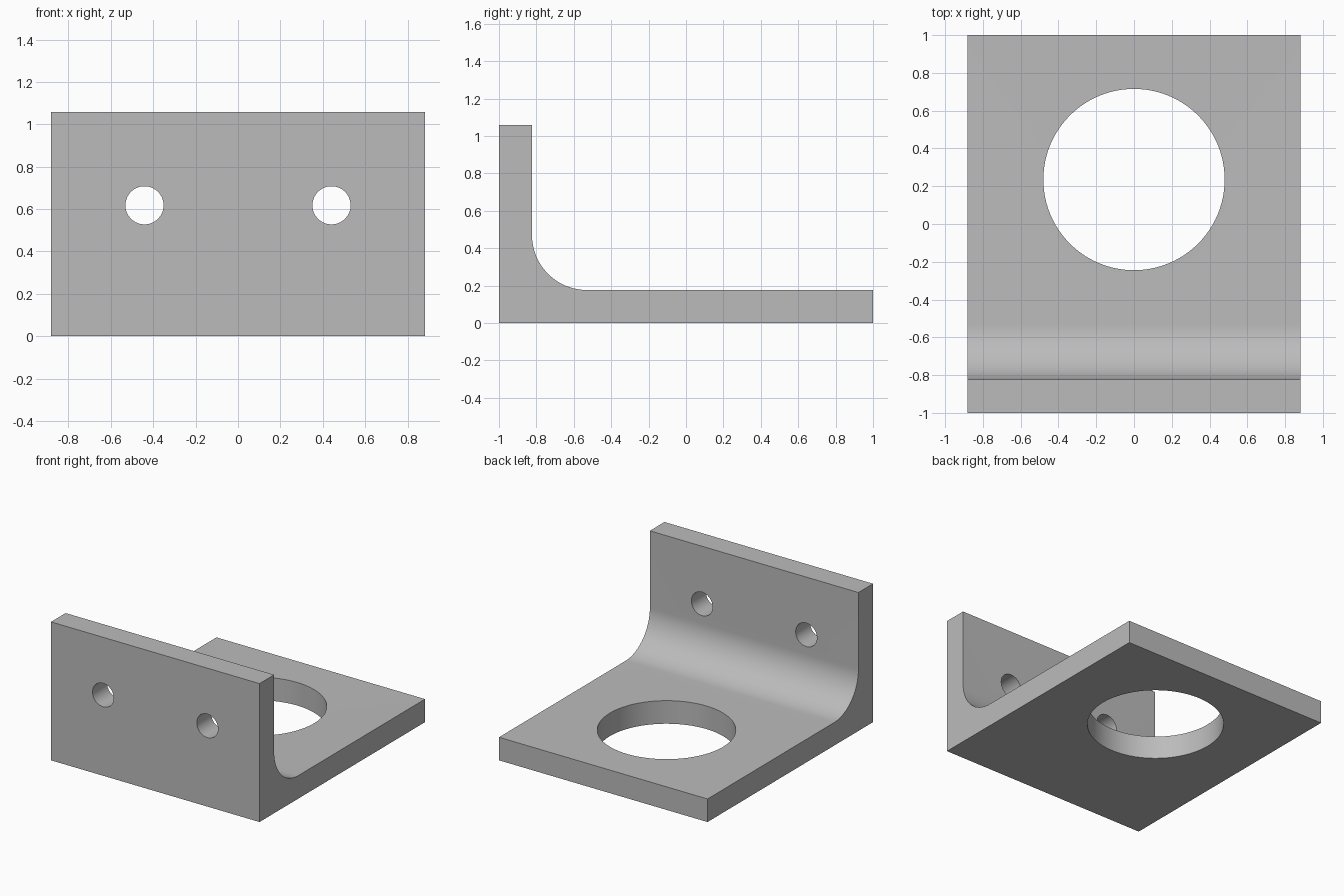
import bpy
import bmesh
from math import sin, cos, pi, radians

cube = bpy.data.objects.get("Cube")
if cube:
    bpy.data.objects.remove(cube, do_unlink=True)

# Main dimensions
U = 1 / 17
HALF_W, HEIGHT, THICK, FILLET = 15 * U, 18 * U, 3 * U, 5 * U

# Plain grey metal
grey = bpy.data.materials.new("grey metal")
grey.use_nodes = True
COLOUR = (0.5, 0.5, 0.5, 1)
grey.diffuse_color = COLOUR
grey.node_tree.nodes["Principled BSDF"].inputs["Base Color"].default_value = COLOUR

# L-shaped side profile with a rounded inner corner, as (y, z)
inner = -1 + THICK
steps = 24
arc = [(inner + FILLET * (1 - cos(a)), THICK + FILLET * (1 - sin(a)))
       for a in (pi / 2 * i / steps for i in range(steps + 1))]
profile = [(-1, 0), (-1, HEIGHT), (inner, HEIGHT)] + arc + [(1, THICK), (1, 0)]

# Extrude the profile across the width
bm = bmesh.new()
face = bm.faces.new([bm.verts.new((-HALF_W, y, z)) for y, z in profile])
ext = bmesh.ops.extrude_face_region(bm, geom=[face])
moved = [g for g in ext["geom"] if isinstance(g, bmesh.types.BMVert)]
bmesh.ops.translate(bm, verts=moved, vec=(2 * HALF_W, 0, 0))
bmesh.ops.recalc_face_normals(bm, faces=bm.faces)
mesh = bpy.data.meshes.new("angle_bracket")
bm.to_mesh(mesh)
bm.free()
bracket = bpy.data.objects.new("angle_bracket", mesh)
bpy.context.collection.objects.link(bracket)
mesh.materials.append(grey)


def drill(name, radius, location, rotation=(0, 0, 0), sides=64):
    """Cut a round through-hole and discard the cutter."""
    bpy.ops.mesh.primitive_cylinder_add(vertices=sides, radius=radius, depth=3 * THICK,
                                        location=location, rotation=rotation)
    cutter = bpy.context.object
    cutter.name = name
    cutter.hide_render = True
    cutter.data.materials.append(grey)
    bpy.ops.object.select_all(action="DESELECT")
    bracket.select_set(True)
    bpy.context.view_layer.objects.active = bracket
    mod = bracket.modifiers.new(name, "BOOLEAN")
    mod.operation = "DIFFERENCE"
    mod.solver = "EXACT"
    mod.object = cutter
    bpy.ops.object.modifier_apply(modifier=mod.name)
    bpy.data.objects.remove(cutter, do_unlink=True)


# Large opening in the base, two bolt holes in the upright
drill("base_opening", 0.48, (0, 4 * U, THICK / 2), sides=96)
for side in (-1, 1):
    drill("bolt_hole", 0.09, (side * 7.5 * U, -1 + THICK / 2, 10.5 * U), (pi / 2, 0, 0))

bpy.ops.object.shade_smooth_by_angle(angle=radians(30))
